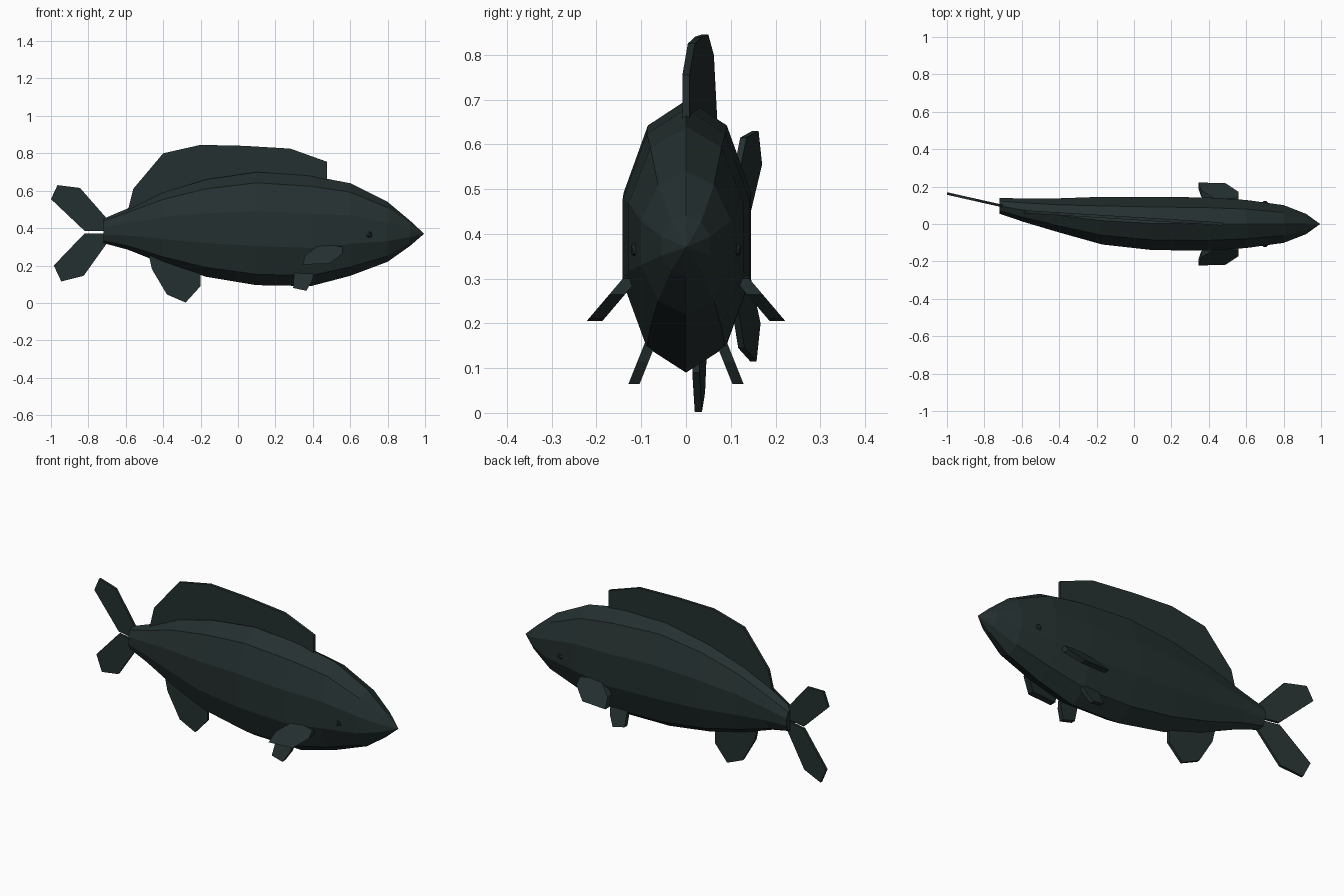
import bpy, bmesh, math

if "Cube" in bpy.data.objects:
    bpy.data.objects.remove(bpy.data.objects["Cube"])


def material(name, rgb):
    m = bpy.data.materials.new(name)
    m.diffuse_color = (*rgb, 1)
    m.use_nodes = True
    m.node_tree.nodes["Principled BSDF"].inputs["Base Color"].default_value = m.diffuse_color
    return m


SKIN = material("dark slate green", (0.018, 0.029, 0.029))
EYE = material("eye dark slate", (0.013, 0.022, 0.023))


def finish(bm, name, mat):
    bmesh.ops.recalc_face_normals(bm, faces=bm.faces)
    me = bpy.data.meshes.new(name)
    bm.to_mesh(me)
    bm.free()
    me.materials.append(mat)
    ob = bpy.data.objects.new(name, me)
    bpy.context.collection.objects.link(ob)
    return ob


# Body: ten-sided rings (x, centre y, half width, bottom z, top z), tail swung to +y
RINGS = [(-0.72, 0.097, 0.044, 0.32, 0.45), (-0.59, 0.074, 0.066, 0.285, 0.505),
         (-0.40, 0.046, 0.096, 0.21, 0.59), (-0.17, 0.018, 0.134, 0.14, 0.66),
         (0.10, 0.003, 0.150, 0.095, 0.70), (0.39, 0, 0.149, 0.09, 0.68),
         (0.60, 0, 0.135, 0.145, 0.64), (0.80, 0, 0.106, 0.22, 0.54),
         (0.92, 0, 0.057, 0.305, 0.44)]
bm = bmesh.new()
loops = []
for x, cy, w, lo, hi in RINGS:
    mid, h = (lo + hi) / 2, (hi - lo) / 2
    loops.append([bm.verts.new((x, cy + w * math.sin(k * math.pi / 5),
                                mid + h * math.cos(k * math.pi / 5))) for k in range(10)])
nose = bm.verts.new((0.995, 0, 0.37))
for k in range(10):
    n = (k + 1) % 10
    for a, b in zip(loops, loops[1:]):
        bm.faces.new((a[k], a[n], b[n], b[k]))
    bm.faces.new((loops[-1][k], loops[-1][n], nose))
bm.faces.new(loops[0])
finish(bm, "body", SKIN)


def fin(name, root, tip, y_at, thick):
    """Plate between two x-z polylines; y_at gives its middle surface."""
    bm = bmesh.new()
    sides = [[[bm.verts.new((x, y_at(x, z) + s * thick / 2, z)) for x, z in line]
              for line in (root, tip)] for s in (-1, 1)]
    for r, t in sides:
        for i in range(len(r) - 1):
            bm.faces.new((r[i], r[i + 1], t[i + 1], t[i]))
    rims = [r + t[::-1] for r, t in sides]
    n = len(rims[0])
    for i in range(n):
        j = (i + 1) % n
        bm.faces.new((rims[0][i], rims[0][j], rims[1][j], rims[1][i]))
    return finish(bm, name, SKIN)


# Dorsal and anal fins follow the bent spine
fin("dorsal_fin",
    [(-0.60, 0.45), (-0.40, 0.55), (-0.20, 0.61), (0.03, 0.65), (0.28, 0.65), (0.475, 0.63)],
    [(-0.56, 0.61), (-0.40, 0.80), (-0.20, 0.845), (0.03, 0.84), (0.28, 0.825), (0.475, 0.755)],
    lambda x, z: (0.475 - x) * 0.062, 0.016)
fin("anal_fin",
    [(-0.48, 0.27), (-0.38, 0.23), (-0.28, 0.20), (-0.20, 0.19)],
    [(-0.46, 0.18), (-0.38, 0.045), (-0.28, 0.002), (-0.20, 0.09)],
    lambda x, z: 0.022 - (x + 0.2) * 0.07, 0.016)


# Tail lobes
def tail_y(x, z):
    return 0.10 - (x + 0.72) * 0.225


fin("tail_upper_lobe", [(-0.70, 0.385), (-0.82, 0.385), (-1.0, 0.555)],
    [(-0.70, 0.45), (-0.845, 0.615), (-0.965, 0.63)], tail_y, 0.014)
fin("tail_lower_lobe", [(-0.70, 0.372), (-0.82, 0.372), (-0.985, 0.20)],
    [(-0.70, 0.32), (-0.825, 0.145), (-0.945, 0.115)], tail_y, 0.014)

# Paired fins and eyes
for s, side in ((1, "left"), (-1, "right")):
    fin(side + "_pectoral_fin", [(0.56, 0.265), (0.56, 0.30), (0.44, 0.315)],
        [(0.49, 0.21), (0.345, 0.205), (0.36, 0.255)],
        lambda x, z: s * (0.128 + (0.295 - z) * 0.85), 0.035)
    fin(side + "_pelvic_fin", [(0.30, 0.16), (0.36, 0.17), (0.405, 0.15)],
        [(0.295, 0.08), (0.365, 0.065), (0.395, 0.115)],
        lambda x, z: s * (0.080 + (0.155 - z) * 0.40), 0.025)
    bm = bmesh.new()
    bmesh.ops.create_icosphere(bm, subdivisions=1, radius=0.023)
    bmesh.ops.translate(bm, verts=bm.verts, vec=(0.70, s * 0.103, 0.365))
    finish(bm, side + "_eye", EYE)
